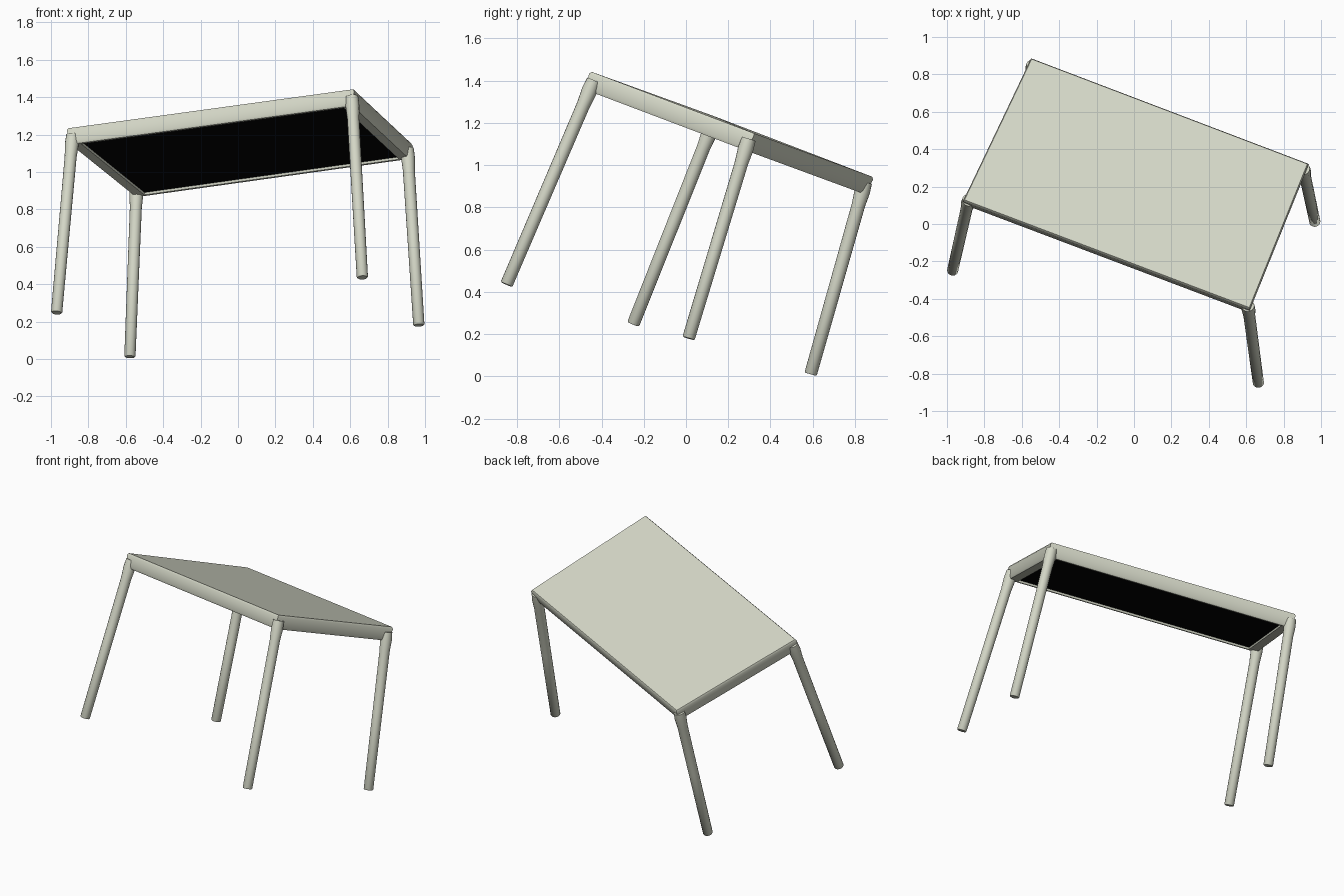
import bpy, bmesh, math
from mathutils import Vector

if "Cube" in bpy.data.objects:
    bpy.data.objects.remove(bpy.data.objects["Cube"])


def material(name, rgb):
    m = bpy.data.materials.new(name)
    m.diffuse_color = (*rgb, 1)
    m.use_nodes = True
    m.node_tree.nodes["Principled BSDF"].inputs["Base Color"].default_value = m.diffuse_color
    return m


cream = material("pale cream", (0.66, 0.68, 0.57))
black = material("black underside", (0.001, 0.001, 0.001))

# Tilted tabletop corners: front left, front right, back right, back left
A, B, C, D = [Vector(p) for p in ((-0.915, 0.125, 1.235), (0.62, -0.455, 1.445),
                                  (0.935, 0.325, 1.15), (-0.55, 0.89, 0.942))]
normal = (B - A).cross(D - A).normalized()
THICK = 0.09


def on_top(u, v, depth=0.0):
    """Point on the tabletop plane, pushed down by depth."""
    return A.lerp(B, u).lerp(D.lerp(C, u), v) - normal * depth


def ring(mu, mv, depth):
    return [on_top(u, v, depth) for u, v in
            ((mu, mv), (1 - mu, mv), (1 - mu, 1 - mv), (mu, 1 - mv))]


def finish(name, bm, mats):
    bmesh.ops.recalc_face_normals(bm, faces=bm.faces)
    me = bpy.data.meshes.new(name)
    bm.to_mesh(me)
    bm.free()
    ob = bpy.data.objects.new(name, me)
    bpy.context.collection.objects.link(ob)
    for m in mats:
        me.materials.append(m)
    bpy.context.view_layer.objects.active = ob
    ob.select_set(True)
    bpy.ops.object.shade_smooth_by_angle(angle=math.radians(40))
    ob.select_set(False)
    return ob


def loft(bm, rings):
    """Skin a stack of vertex rings; returns the last cap."""
    loops = [[bm.verts.new(p) for p in r] for r in rings]
    for a, b in zip(loops, loops[1:]):
        for i in range(len(a)):
            j = (i + 1) % len(a)
            bm.faces.new((a[i], a[j], b[j], b[i]))
    bm.faces.new(loops[0])
    return bm.faces.new(loops[-1])


# Tabletop with rounded rim and a black, slightly recessed underside
bm = bmesh.new()
panel = loft(bm, [ring(0.004, 0.008, 0), ring(0, 0, 0.012),
                  ring(0.005, 0.01, THICK - 0.012), ring(0.009, 0.018, THICK),
                  ring(0.042, 0.036, THICK), ring(0.044, 0.04, THICK - 0.012)])
panel.material_index = 1
finish("tabletop", bm, [cream, black])

# Round legs, slightly splayed, each running from a corner to its foot
legs = {
    "front_left_leg": (0.013, 0.03, (-0.97, -0.25, 0.247)),
    "front_right_leg": (0.987, 0.03, (0.665, -0.85, 0.435)),
    "back_right_leg": (0.987, 0.97, (0.967, 0.012, 0.18)),
    "back_left_leg": (0.013, 0.97, (-0.578, 0.59, 0.011)),
}
for name, (u, v, foot) in legs.items():
    foot, top = Vector(foot), on_top(u, v, 0.035)
    axis = (top - foot).normalized()
    side = axis.cross(Vector((0, 1, 0))).normalized()
    other = axis.cross(side)
    rings = []
    for t, r in ((0, 0.026), (0.005, 0.03), (0.5, 0.031), (0.88, 0.032), (0.95, 0.037), (1, 0.034)):
        c = foot.lerp(top, t)
        rings.append([c + r * (side * math.cos(k * math.pi / 8) + other * math.sin(k * math.pi / 8))
                      for k in range(16)])
    bm = bmesh.new()
    loft(bm, rings)
    finish(name, bm, [cream])
